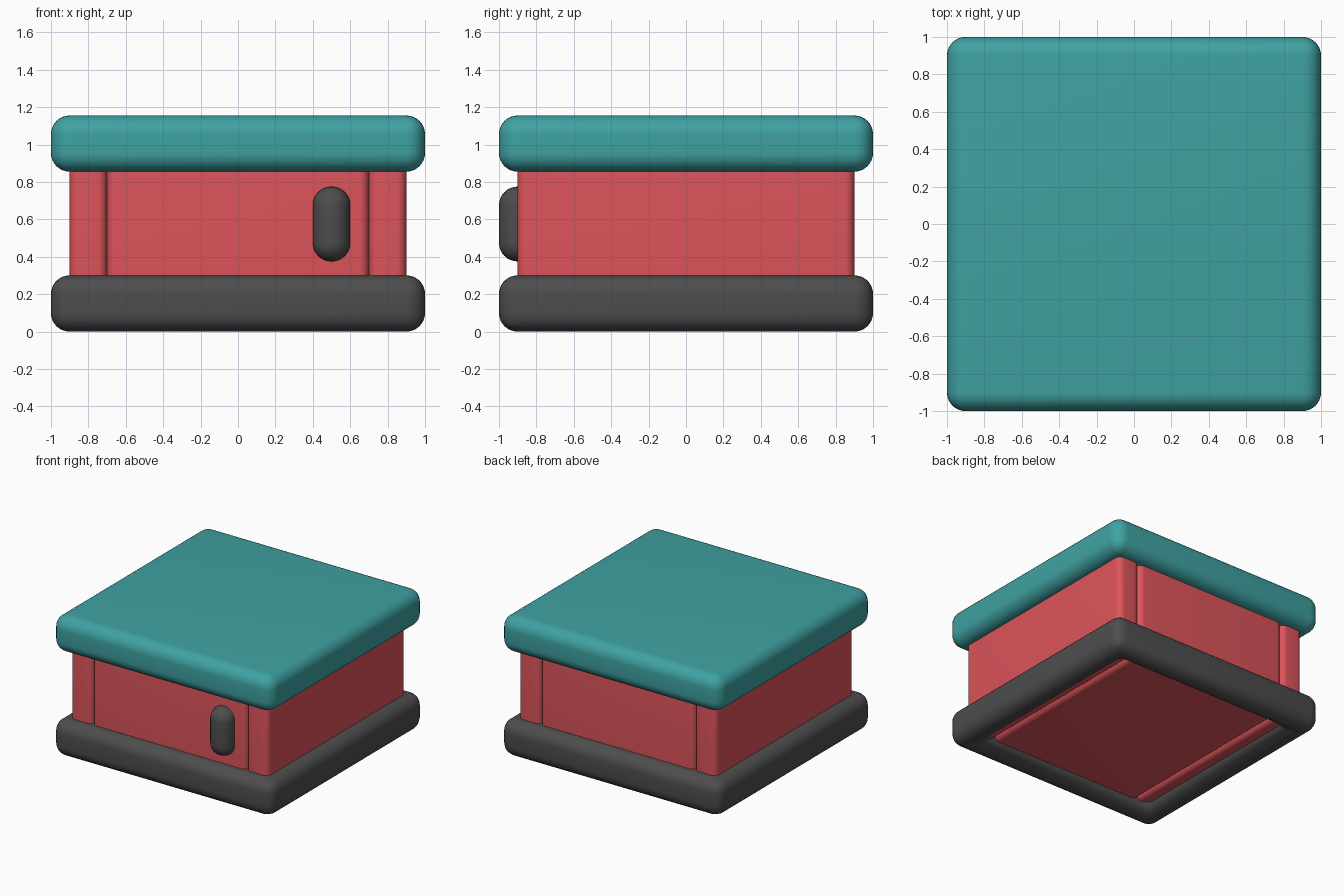
import bpy, bmesh

if "Cube" in bpy.data.objects:
    bpy.data.objects.remove(bpy.data.objects["Cube"])


def material(name, rgb):
    m = bpy.data.materials.new(name)
    m.diffuse_color = (*rgb, 1)
    m.use_nodes = True
    m.node_tree.nodes["Principled BSDF"].inputs["Base Color"].default_value = m.diffuse_color
    return m


RED = material("red", (0.72, 0.09, 0.105))
TEAL = material("teal", (0.05, 0.36, 0.36))
GREY = material("dark_grey", (0.075, 0.075, 0.075))


def finish(name, bm, mat, radius, segments=8):
    """Make an object from bm, round its edges and shade it smooth."""
    bmesh.ops.recalc_face_normals(bm, faces=bm.faces)
    sharp = [e for e in bm.edges if e.calc_face_angle(0) > 0.5]
    bmesh.ops.bevel(bm, geom=sharp, offset=radius, segments=segments,
                    profile=0.5, affect='EDGES', clamp_overlap=True)
    me = bpy.data.meshes.new(name)
    bm.to_mesh(me)
    bm.free()
    me.materials.append(mat)
    ob = bpy.data.objects.new(name, me)
    bpy.context.collection.objects.link(ob)
    bpy.ops.object.select_all(action='DESELECT')
    ob.select_set(True)
    bpy.context.view_layer.objects.active = ob
    bpy.ops.object.shade_smooth_by_angle(angle=0.6)
    return ob


def box(name, centre, size, mat, radius):
    bm = bmesh.new()
    bmesh.ops.create_cube(bm, size=1)
    bmesh.ops.scale(bm, vec=size, verts=bm.verts)
    bmesh.ops.translate(bm, vec=centre, verts=bm.verts)
    return finish(name, bm, mat, radius)


# Base: open square frame with fully rounded beams
bm = bmesh.new()
rings = [[bm.verts.new((sx * r, sy * r, z))
          for sx, sy in ((-1, -1), (1, -1), (1, 1), (-1, 1))]
         for r, z in ((1, 0), (1, 0.3), (0.8, 0.3), (0.8, 0))]
for k in range(4):
    a, b = rings[k], rings[(k + 1) % 4]
    for i in range(4):
        j = (i + 1) % 4
        bm.faces.new((a[i], a[j], b[j], b[i]))
finish("base_frame", bm, GREY, 0.099)

# Body: central block between two side walls
box("body_block", (0, 0, 0.5775), (1.4, 1.8, 1.0), RED, 0.05)
for side, sx in (("left", -1), ("right", 1)):
    box(side + "_wall", (0.8 * sx, 0, 0.5775), (0.2, 1.8, 1.0), RED, 0.05)

# Lid
box("lid", (0, 0, 1.005), (2, 2, 0.3), TEAL, 0.1)

# Door handle: pill half sunk into the front
box("handle", (0.5, -0.9, 0.575), (0.2, 0.2, 0.4), GREY, 0.0995)
